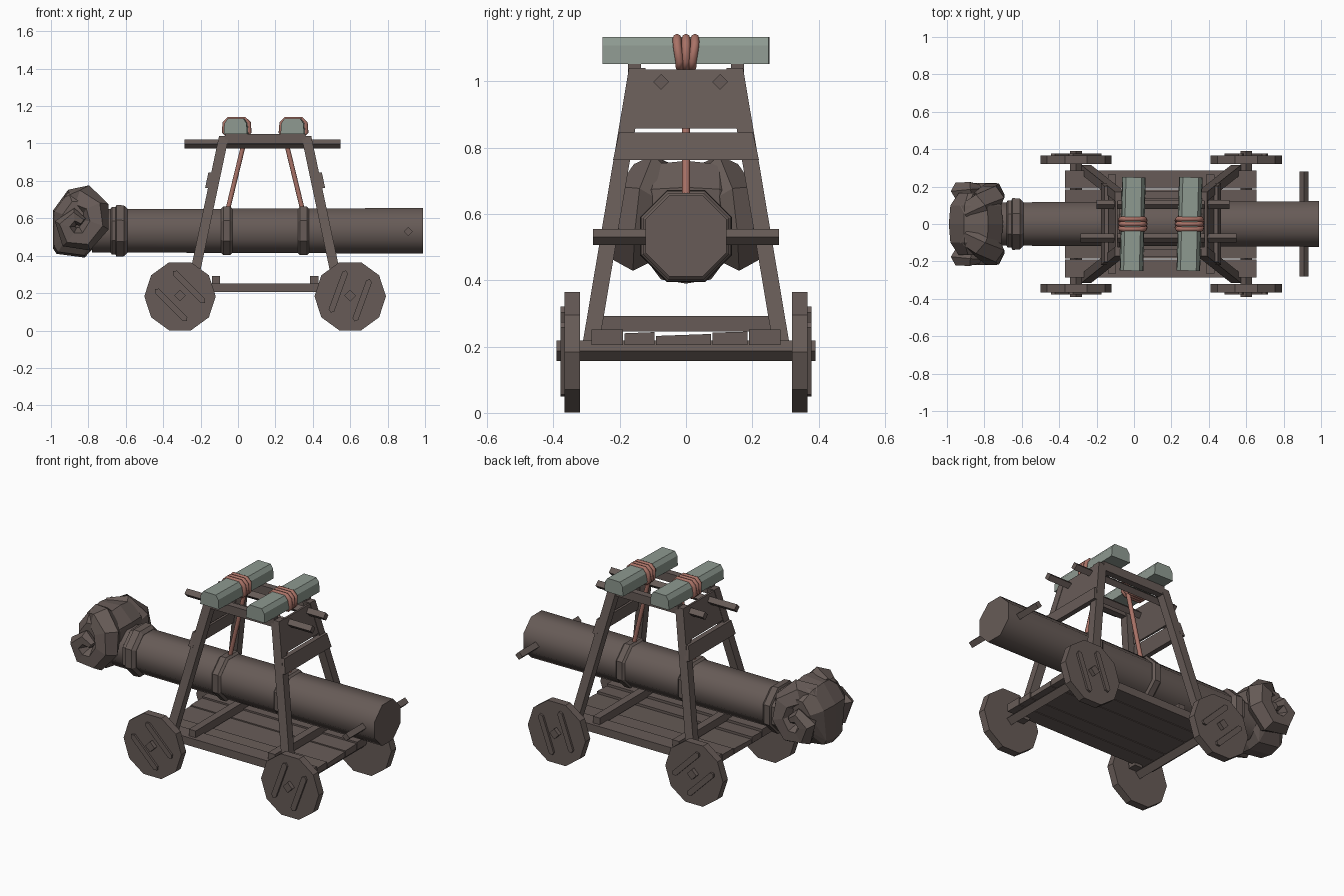
import bpy, bmesh, math
from mathutils import Vector, Matrix

if "Cube" in bpy.data.objects:
    bpy.data.objects.remove(bpy.data.objects["Cube"])

C = 0.145  # x centre of cart and frame


def material(name, rgb):
    m = bpy.data.materials.new(name)
    m.diffuse_color = (*rgb, 1)
    m.use_nodes = True
    m.node_tree.nodes["Principled BSDF"].inputs["Base Color"].default_value = m.diffuse_color
    return m


WOOD = material("dark wood", (0.135, 0.105, 0.095))
STONE = material("grey green wood", (0.27, 0.32, 0.28))
ROPE = material("red rope", (0.40, 0.17, 0.135))


def finish(name, bm, mat, smooth=None):
    bmesh.ops.recalc_face_normals(bm, faces=bm.faces)
    me = bpy.data.meshes.new(name)
    bm.to_mesh(me)
    bm.free()
    me.materials.append(mat)
    ob = bpy.data.objects.new(name, me)
    bpy.context.collection.objects.link(ob)
    if smooth:
        bpy.ops.object.select_all(action='DESELECT')
        ob.select_set(True)
        bpy.context.view_layer.objects.active = ob
        bpy.ops.object.shade_smooth_by_angle(angle=math.radians(smooth))
    return ob


def hull(name, pts, mat=WOOD):
    bm = bmesh.new()
    for p in pts:
        bm.verts.new(p)
    bmesh.ops.convex_hull(bm, input=bm.verts)
    bmesh.ops.dissolve_limit(bm, angle_limit=0.01, verts=bm.verts, edges=bm.edges)
    return finish(name, bm, mat)


def box(name, x, y, z, mat=WOOD):
    return hull(name, [(a, b, c) for a in x for b in y for c in z], mat)


def slant(name, lo, hi, wx, wy):
    """Beam between two points with a level rectangular section."""
    return hull(name, [(p[0] + a * wx / 2, p[1] + b * wy / 2, p[2])
                       for p in (lo, hi) for a in (-1, 1) for b in (-1, 1)])


def tube(name, path, radii, sides, mat=WOOD, closed=False, smooth=None, spin=0.0, ref=(0, 1, 0)):
    """Sweep a regular polygon along a path."""
    bm, n, rings = bmesh.new(), len(path), []
    path = [Vector(p) for p in path]
    for i, p in enumerate(path):
        a = path[(i - 1) % n] if closed or i else p
        b = path[(i + 1) % n] if closed or i < n - 1 else p
        d = (b - a).normalized()
        u = d.cross(Vector(ref)).normalized()
        v = d.cross(u)
        r = radii[i] if isinstance(radii, (list, tuple)) else radii
        rings.append([bm.verts.new(p + r * (u * math.cos(t) + v * math.sin(t)))
                      for t in (spin + k * math.tau / sides for k in range(sides))])
    for i in range(n if closed else n - 1):
        q, s = rings[i], rings[(i + 1) % n]
        for k in range(sides):
            j = (k + 1) % sides
            bm.faces.new((q[k], q[j], s[j], s[k]))
    if not closed:
        bm.faces.new(rings[0])
        bm.faces.new(rings[-1])
    return finish(name, bm, mat, smooth)


def rod(name, a, b, r, sides=4, ref=(0, 0, 1), spin=0.0):
    return tube(name, [a, b], r, sides, ref=ref, spin=spin)


def lathe(name, profile, smooth=50):
    """Eight-sided turned part along the log axis; profile is (x, radius)."""
    return tube(name, [(x, 0, 0.533) for x, r in profile], [r for x, r in profile],
                8, smooth=smooth, spin=math.pi / 8)


# Ram log, rope bands, collar, push handle
lathe("ram_log", [(-0.78, 0.125), (0.3, 0.129), (0.99, 0.132)])
for x in (C - 0.205, C + 0.205):
    lathe("log_band", [(x - 0.03, 0.128), (x - 0.018, 0.141), (x + 0.018, 0.141), (x + 0.03, 0.128)], 20)
lathe("collar", [(-0.685, 0.12), (-0.675, 0.137), (-0.655, 0.137), (-0.65, 0.15),
                 (-0.61, 0.147), (-0.592, 0.128)], 20)
rod("push_handle", (0.91, -0.28, 0.53), (0.91, 0.28, 0.53), 0.024)

# Ram head: faceted skull with a low muzzle
side = [(-0.99, 0.44), (-0.99, 0.64), (-0.91, 0.75), (-0.78, 0.76), (-0.70, 0.68),
        (-0.70, 0.52), (-0.82, 0.39), (-0.97, 0.41)]
skull = []
for y, s in ((0.0, 1.0), (0.10, 0.94), (0.165, 0.62)):
    for x, z in side:
        for m in (-1, 1):
            skull.append((-0.85 + (x + 0.85) * s, m * y * (0.75 if z < 0.45 else 1), 0.59 + (z - 0.59) * s))
hull("ram_skull", skull)

# Curled horns
horn = [(-0.89, 0.05, 0.685), (-0.82, 0.10, 0.70), (-0.765, 0.14, 0.645), (-0.76, 0.155, 0.565),
        (-0.82, 0.16, 0.49), (-0.90, 0.165, 0.50), (-0.925, 0.175, 0.57), (-0.87, 0.185, 0.61),
        (-0.83, 0.19, 0.58)]
for m in (-1, 1):
    tube("horn", [(x, y * m, z) for x, y, z in horn],
         [0.07, 0.08, 0.078, 0.073, 0.068, 0.062, 0.056, 0.045, 0.025], 6)

# Deck planks, sills and cross beams
for y0, y1, dz in ((-0.285, -0.19, 0.0), (-0.185, -0.095, -0.012), (-0.09, 0.075, -0.02),
                   (0.08, 0.185, -0.01), (0.19, 0.285, 0.0)):
    hull("deck_plank", [(x, y, z) for x in (-0.37, 0.655) for y, z in
                        ((y0, 0.205), (y1, 0.205), (y0, 0.252 + dz), (y1, 0.252 - dz * 0.3 + dz))])
for m in (-1, 1):
    box("deck_cross_beam", (C + m * 0.24, C + m * 0.285), (-0.265, 0.265), (0.245, 0.292))

# Axles and ten-sided wheels with two battens each
for cx, ang in ((C - 0.455, -45), (C + 0.455, 70)):
    rod("axle", (cx, -0.39, 0.187), (cx, 0.39, 0.187), 0.031)
    for m in (-1, 1):
        rod("wheel", (cx, m * 0.32, 0.183), (cx, m * 0.366, 0.183), 0.191, 10, spin=0.0)
        a = math.radians(ang)
        d, nrm = Vector((math.cos(a), 0, math.sin(a))), Vector((-math.sin(a), 0, math.cos(a)))
        for s in (-1, 1):
            c = Vector((cx, 0, 0.185)) + nrm * s * 0.068
            hull("wheel_batten", [c + d * p + nrm * q + Vector((0, m * y, 0)) for p, q in
                                  ((-0.12, 0), (-0.107, 0.016), (0.107, 0.016), (0.12, 0),
                                   (0.107, -0.016), (-0.107, -0.016)) for y in (0.36, 0.378)])

# A-frame legs and top side beams
for m in (-1, 1):
    for s in (-1, 1):
        slant("frame_leg", (C + s * 0.40, m * 0.29, 0.19), (C + s * 0.22, m * 0.147, 1.04), 0.053, 0.05)
    box("top_side_beam", (C - 0.215, C + 0.215), (m * 0.135, m * 0.175), (1.0, 1.052))

# Boards across both ends of the frame
for s in (-1, 1):
    for name, z0, z1, y0, y1, out in (("upper_end_board", 0.858, 1.035, 0.202, 0.167, 0.012),
                                      ("lower_end_board", 0.762, 0.845, 0.220, 0.202, 0.03)):
        hull(name, [(C + s * (0.232 + 0.212 * (1.04 - z) + o), m * y, z)
                    for z, y in ((z0, y0), (z1, y1)) for m in (-1, 1) for o in (0.0, out)])

# Lengthwise top rods
rod("top_rod", (-0.285, -0.075, 0.998), (0.547, -0.075, 0.998), 0.024)
rod("top_rod", (-0.20, 0.103, 0.998), (0.51, 0.103, 0.998), 0.024)

# Grey top blocks, rope wraps and hanging ropes
for s in (-1, 1):
    bx = C + s * 0.152
    block = hull("top_block", [(bx + a * w, y, z) for a in (-1, 1) for y in (-0.25, 0.25)
                               for w, z in ((0.063, 1.052), (0.059, 1.108), (0.042, 1.133))], STONE)
    block.data.transform(Matrix.Translation((bx, 0, 0)) @ Matrix.Rotation(math.radians(-1.5), 4, 'Z')
                         @ Matrix.Translation((-bx, 0, 0)))
    for y in (-0.027, 0.0, 0.027):
        loop = [(-0.05, 1.043), (0.05, 1.043), (0.067, 1.06), (0.063, 1.11), (0.043, 1.13),
                (-0.043, 1.13), (-0.063, 1.11), (-0.067, 1.06)]
        tube("rope_wrap", [(bx + x, y * (0.7 if z < 1.08 else 1), z) for x, z in loop],
             0.013, 8, ROPE, closed=True, smooth=60)
    tube("hanging_rope", [(C + s * 0.103, 0, 1.045), (C + s * 0.2, 0, 0.645)], 0.0125, 8, ROPE, smooth=60)
